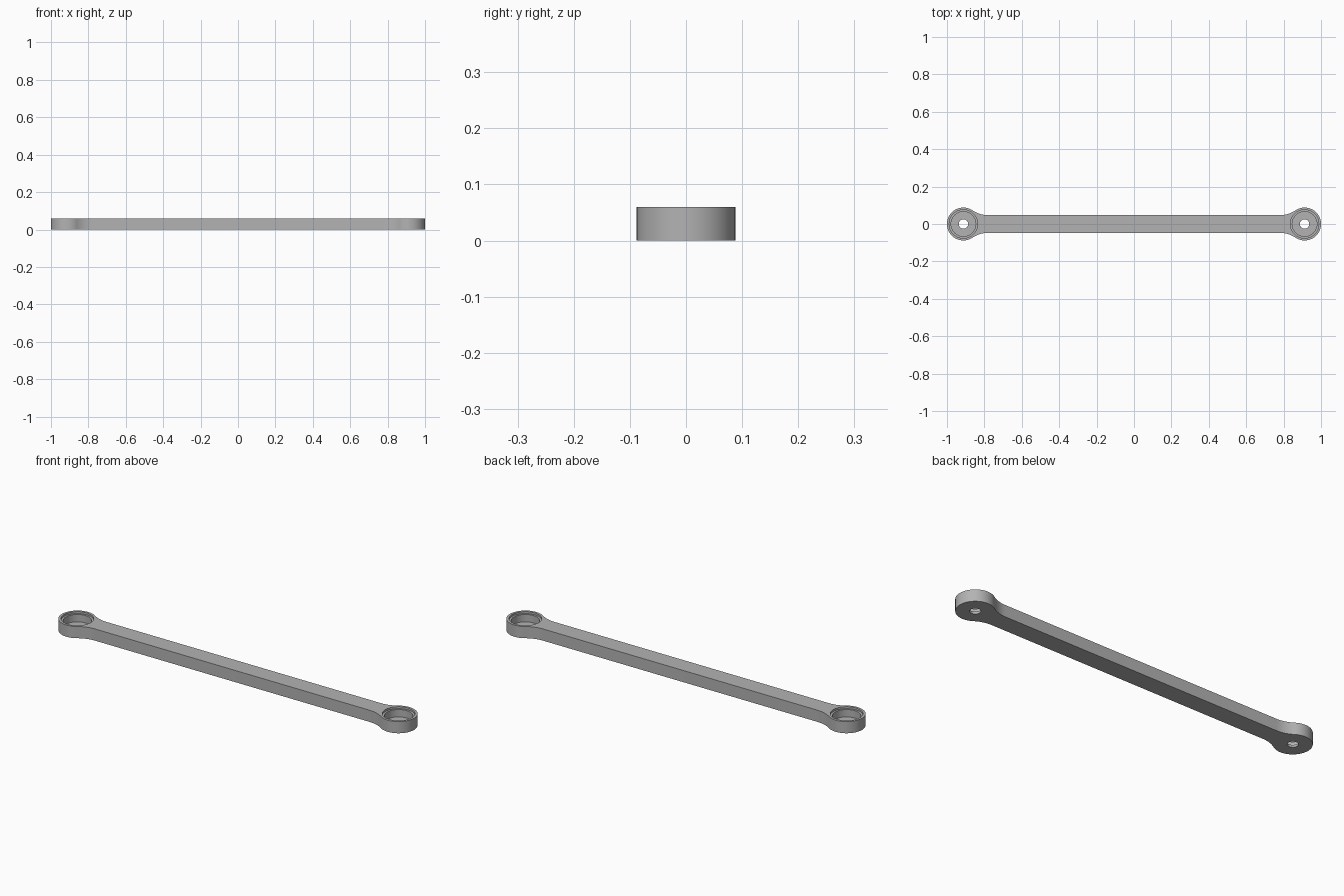
import bpy, bmesh
from math import sin, cos, pi, sqrt, atan2

cube = bpy.data.objects.get("Cube")
if cube:
    bpy.data.objects.remove(cube, do_unlink=True)

HEIGHT = 0.06
EYE_X, EYE_R = 0.912, 0.088      # end ring centre and radius
HALF_WIDTH = 0.047               # half width of the bar
FILLET = 0.15                    # blend radius between ring and bar

grey = bpy.data.materials.new("grey metal")
grey.use_nodes = True
colour = (0.45, 0.45, 0.45, 1)
grey.diffuse_color = colour
grey.node_tree.nodes["Principled BSDF"].inputs["Base Color"].default_value = colour


def arc(cx, cy, r, start, end, steps):
    return [(cx + r * cos(start + (end - start) * i / steps),
             cy + r * sin(start + (end - start) * i / steps)) for i in range(steps + 1)]


def make_object(name, bm):
    bmesh.ops.recalc_face_normals(bm, faces=bm.faces)
    mesh = bpy.data.meshes.new(name)
    bm.to_mesh(mesh)
    bm.free()
    mesh.materials.append(grey)
    obj = bpy.data.objects.new(name, mesh)
    bpy.context.collection.objects.link(obj)
    return obj


# Quarter outline: fillet from the bar into the ring, then round to the tip
drop = HALF_WIDTH + FILLET
reach = sqrt((EYE_R + FILLET) ** 2 - drop ** 2)
touch = atan2(drop, -reach)
quarter = arc(EYE_X - reach, drop, FILLET, -pi / 2, touch - pi, 12)
quarter += arc(EYE_X, 0, EYE_R, touch, 0, 32)[1:]
right_half = quarter + [(x, -y) for x, y in reversed(quarter[:-1])]
outline = right_half + [(-x, -y) for x, y in right_half]

# Solid link body
bm = bmesh.new()
base = bm.faces.new([bm.verts.new((x, y, 0)) for x, y in outline])
top = bmesh.ops.extrude_face_region(bm, geom=[base])["geom"]
bmesh.ops.translate(bm, vec=(0, 0, HEIGHT),
                    verts=[v for v in top if isinstance(v, bmesh.types.BMVert)])
link = make_object("connecting_link", bm)

# Stepped socket with a through hole, turned as one profile
socket = [(0, -0.02), (0.025, -0.02), (0.025, 0.012), (0.066, 0.012),
          (0.066, 0.05), (0.076, 0.05), (0.076, 0.08), (0, 0.08)]


def socket_cutter(name, x):
    bm = bmesh.new()
    points = [bm.verts.new((r, 0, z)) for r, z in socket]
    edges = [bm.edges.new(pair) for pair in zip(points, points[1:])]
    bmesh.ops.spin(bm, geom=points + edges, cent=(0, 0, 0), axis=(0, 0, 1),
                   angle=2 * pi, steps=48, use_merge=True)
    bmesh.ops.remove_doubles(bm, verts=bm.verts, dist=1e-5)
    bmesh.ops.translate(bm, vec=(x, 0, 0), verts=bm.verts)
    cutter = make_object(name, bm)
    cutter.hide_render = True
    return cutter


bpy.ops.object.select_all(action="DESELECT")
link.select_set(True)
bpy.context.view_layer.objects.active = link
for side, x in (("left", EYE_X), ("right", -EYE_X)):
    cutter = socket_cutter(side + "_socket_cutter", x)
    cut = link.modifiers.new(side + "_socket", "BOOLEAN")
    cut.operation, cut.solver, cut.object = "DIFFERENCE", "EXACT", cutter
    bpy.ops.object.modifier_apply(modifier=cut.name)
    bpy.data.objects.remove(cutter, do_unlink=True)

bpy.ops.object.shade_smooth_by_angle(angle=pi / 6)
